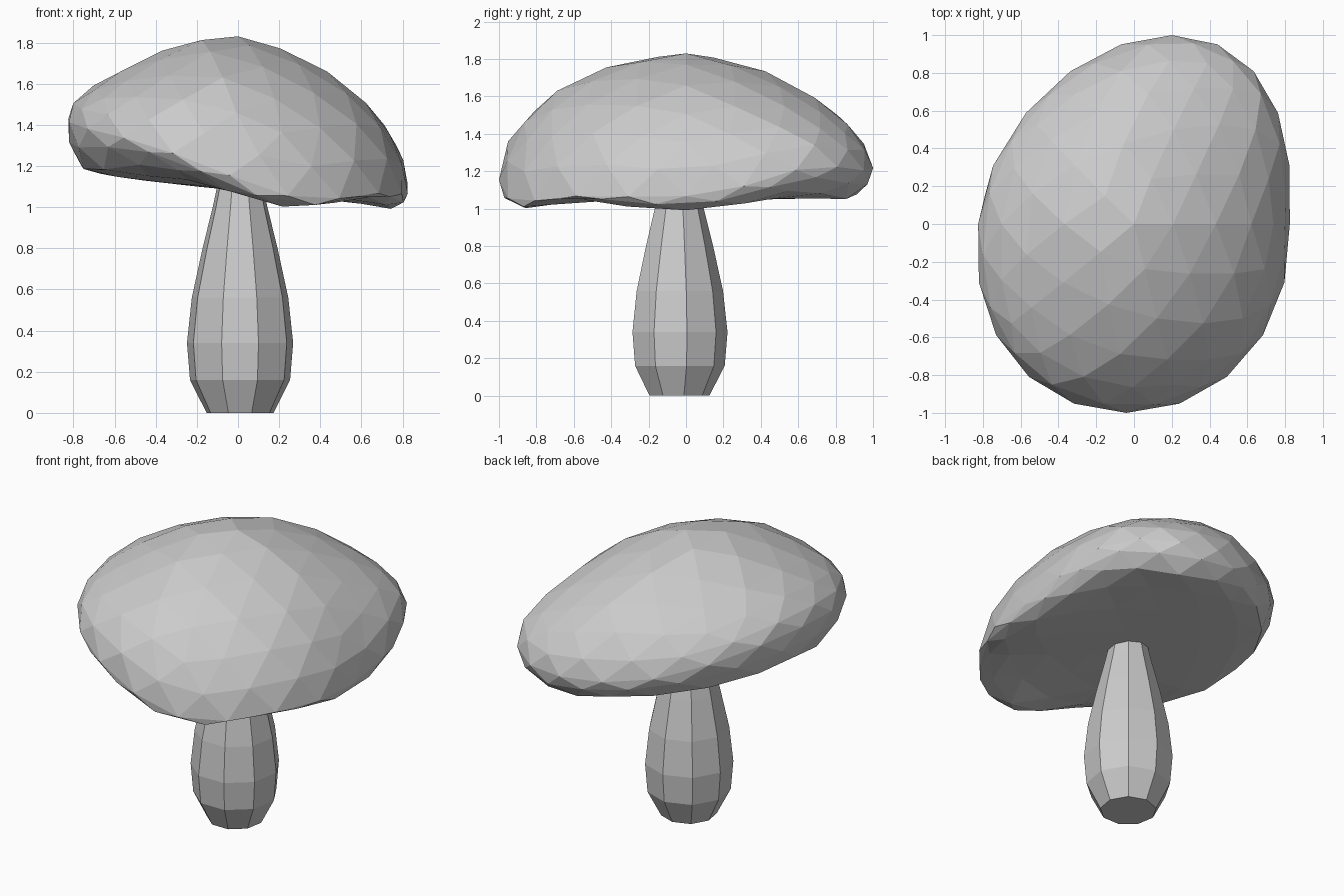
import bpy
import bmesh
from math import sin, cos, radians, atan2, hypot, exp, pi

cube = bpy.data.objects.get("Cube")
if cube:
    bpy.data.objects.remove(cube, do_unlink=True)

GREY = (0.6, 0.6, 0.6, 1)
mat = bpy.data.materials.new("plain grey")
mat.use_nodes = True
mat.diffuse_color = GREY
mat.node_tree.nodes["Principled BSDF"].inputs["Base Color"].default_value = GREY


def add_object(name, bm):
    bmesh.ops.recalc_face_normals(bm, faces=bm.faces)
    mesh = bpy.data.meshes.new(name)
    bm.to_mesh(mesh)
    bm.free()
    mesh.materials.append(mat)
    obj = bpy.data.objects.new(name, mesh)
    bpy.context.collection.objects.link(obj)
    return obj


def lobes(angle, bumps):
    """Sum of smooth bumps around the rim, each (height, direction, width)."""
    total = 0
    for height, centre, width in bumps:
        d = (angle - radians(centre) + pi) % (2 * pi) - pi
        total += height * exp(-(d / radians(width)) ** 2)
    return total


# Stem: nine-sided turned profile of (height, radius)
profile = [(0, 0.165), (0.16, 0.247), (0.34, 0.262), (0.56, 0.238),
           (0.8, 0.185), (1.0, 0.135), (1.16, 0.1)]
SIDES = 9
bm = bmesh.new()
rings = []
for z, r in profile:
    angles = [pi / 2 + 2 * pi * k / SIDES for k in range(SIDES)]
    rings.append([bm.verts.new((0.01 + r * cos(a), -0.04 + r * sin(a), z))
                  for a in angles])
for low, high in zip(rings, rings[1:]):
    for k in range(SIDES):
        n = (k + 1) % SIDES
        bm.faces.new((low[k], low[n], high[n], high[k]))
bm.faces.new(rings[0])
bm.faces.new(rings[-1])
add_object("stem", bm)

# Waves of the cap's widest line and of its lower lip
RIM_WAVES = [(-0.08, -68, 24), (-0.04, 0, 25), (0.08, 42, 22),
             (-0.09, 125, 35), (0.03, -120, 25)]
LIP_WAVES = [(-0.11, -72, 22), (-0.03, 0, 22), (0.12, 42, 22),
             (0.06, 160, 40), (0.13, -122, 26), (0.05, -38, 15)]

# Cap: faceted ball, tilted to one side, with a flattened wavy underside
bm = bmesh.new()
bmesh.ops.create_icosphere(bm, subdivisions=3, radius=1)
for v in bm.verts:
    nx, ny, nz = v.co
    a, rho = atan2(ny, nx), hypot(nx, ny)
    spread = 1 + 0.3 * nz ** 2 * rho ** 2 if nz < 0 else 1
    back, front = max(0, ny), max(0, -ny)
    y = ny * spread
    x = 0.825 * nx * spread * (1 + 0.1 * front) + 0.2 * back ** 1.4 - 0.04 * front
    rim = 1.27 - 0.2 * x + 0.058 * y - 0.038 * y * y
    rim += lobes(a, RIM_WAVES) * rho ** 6
    if nz >= 0:
        z = rim + nz * (0.56 + 0.35 * min(0, x + 0.1) - 0.17 * back)
    else:
        under = 1.08 - 0.1 * x + lobes(a, LIP_WAVES) * rho ** 4
        z = rim + (under - rim) * min(1, 1.9 * -nz)
    v.co = (x, y, z)
add_object("cap", bm)
